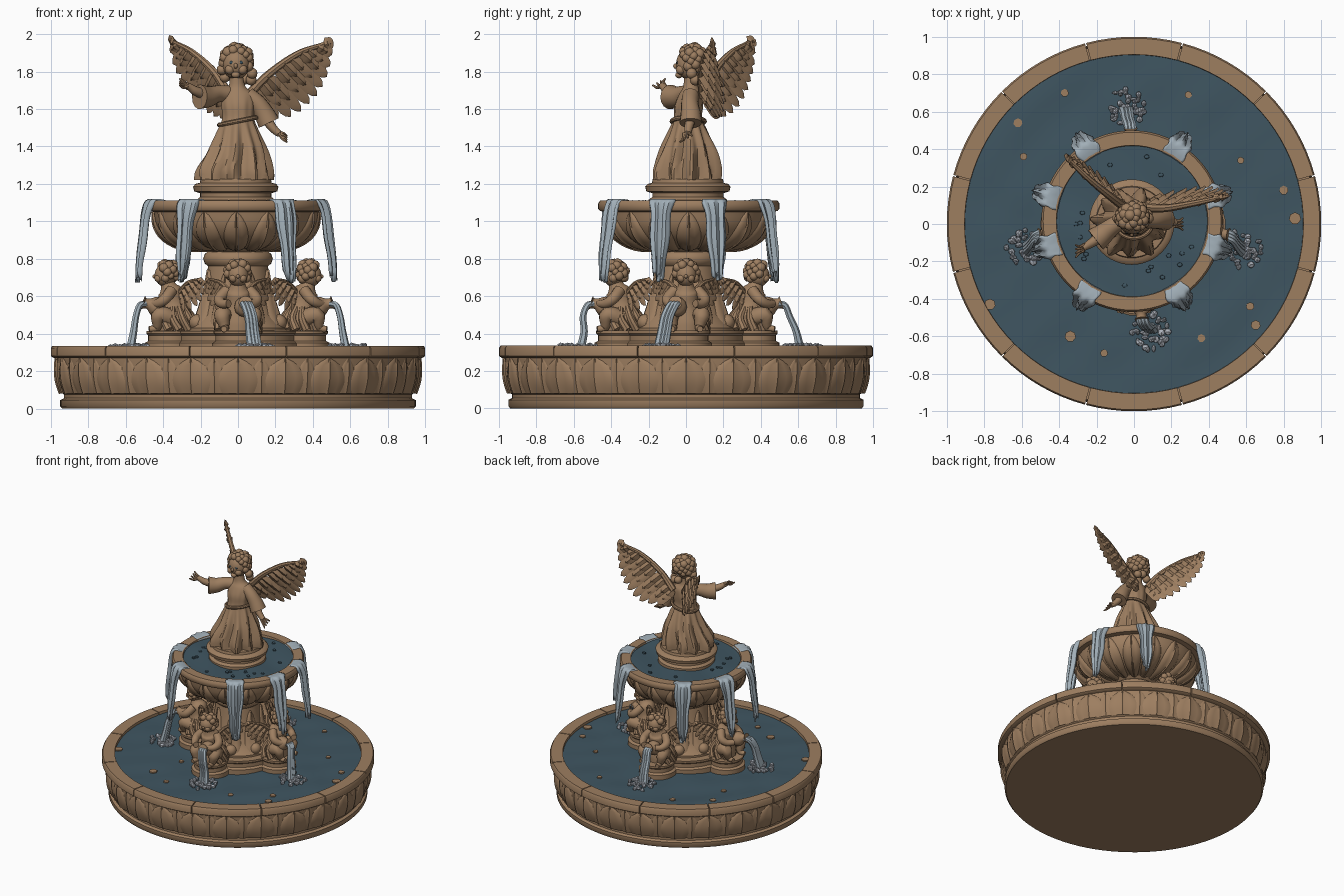
import bpy, bmesh, random
from math import sin, cos, pi, radians, sqrt
from mathutils import Vector, Matrix

random.seed(4)
if "Cube" in bpy.data.objects:
    bpy.data.objects.remove(bpy.data.objects["Cube"])


def material(name, rgb):
    m = bpy.data.materials.new(name)
    m.use_nodes = True
    m.diffuse_color = (*rgb, 1)
    node = m.node_tree.nodes["Principled BSDF"]
    node.inputs["Base Color"].default_value = (*rgb, 1)
    node.inputs["Roughness"].default_value = 0.8
    return m


STONE = material("warm_stone", (0.34, 0.21, 0.118))
WATER = material("pool_water", (0.05, 0.092, 0.12))
FALL = material("falling_water", (0.36, 0.43, 0.48))
FOAM = material("foam", (0.43, 0.46, 0.51))


def finish(name, bm, mat, matrix=None, recalc=False, angle=40):
    bmesh.ops.remove_doubles(bm, verts=bm.verts, dist=1e-5)
    if recalc:
        bmesh.ops.recalc_face_normals(bm, faces=bm.faces)
    me = bpy.data.meshes.new(name)
    bm.to_mesh(me)
    bm.free()
    me.materials.append(mat)
    ob = bpy.data.objects.new(name, me)
    bpy.context.collection.objects.link(ob)
    if matrix:
        ob.matrix_world = matrix
    for o in bpy.context.selected_objects:
        o.select_set(False)
    ob.select_set(True)
    bpy.context.view_layer.objects.active = ob
    bpy.ops.object.shade_smooth_by_angle(angle=radians(angle))
    return ob


def spline(pts, k=4):
    """Smooth curve through points of any dimension."""
    first = tuple(2 * a - b for a, b in zip(pts[0], pts[1]))
    last = tuple(2 * a - b for a, b in zip(pts[-1], pts[-2]))
    p, out = [first, *pts, last], []
    for q in zip(p, p[1:], p[2:], p[3:]):
        for t in (j / k for j in range(k)):
            out.append(tuple(b + 0.5 * t * (c - a + t * (2 * a - 5 * b + 4 * c - d + t * (3 * (b - c) + d - a)))
                             for a, b, c, d in zip(*q)))
    return out + [tuple(pts[-1])]


def skin(bm, rings, wrap=True, cap=True):
    vs = [[bm.verts.new(c) for c in ring] for ring in rings]
    n = len(vs[0])
    for lo, hi in zip(vs, vs[1:]):
        for j in range(n if wrap else n - 1):
            k = (j + 1) % n
            bm.faces.new((lo[j], lo[k], hi[k], hi[j]))
    if cap:
        bm.faces.new(vs[0][::-1])
        bm.faces.new(vs[-1])


def lathe(bm, profile, n=64, cx=0, cy=0):
    skin(bm, [[(cx + r * cos(2 * pi * j / n), cy + r * sin(2 * pi * j / n), z) for j in range(n)]
              for r, z in profile], cap=False)


def blob(bm, loc, size, sub=2):
    size = size if isinstance(size, tuple) else (size,) * 3
    bmesh.ops.create_icosphere(bm, subdivisions=sub, radius=1, matrix=Matrix.LocRotScale(Vector(loc), None, Vector(size)))


def limb(bm, pts, n=10, k=4):
    """Round tube through (x, y, z, radius) points."""
    pts = spline(pts, k)
    pos = [Vector(p[:3]) for p in pts]
    prev, q, rings = None, None, []
    for i, p in enumerate(pos):
        t = (pos[min(i + 1, len(pos) - 1)] - pos[max(i - 1, 0)]).normalized()
        q = prev.rotation_difference(t) @ q if prev else t.to_track_quat('Z', 'Y')
        prev = t
        rings.append([p + q @ Vector((cos(2 * pi * j / n), sin(2 * pi * j / n), 0)) * pts[i][3] for j in range(n)])
    skin(bm, rings)


def leaf_ring(bm, profile, count, half, bulge, cx=0, cy=0, turn=0):
    """Raised pointed leaves that lie on a turned wall."""
    path = spline(profile, 4)
    last = len(path) - 1
    for c in range(count):
        rows = []
        for i, (r, z) in enumerate(path):
            a, b = path[max(i - 1, 0)], path[min(i + 1, last)]
            nrm = Vector((b[1] - a[1], a[0] - b[0])).normalized()
            t, row = i / last, []
            w = half * sin(pi * (0.2 + 0.8 * t)) ** 0.6 if i < last else 0.01
            for u in (-1, -0.8, -0.45, -0.1, 0, 0.1, 0.45, 0.8, 1):
                h = bulge * ((1 - abs(u) ** 4) * (0.5 + 0.5 * sin(pi * t)) + (0.3 if u == 0 else 0)) - 0.004
                ang = turn + 2 * pi * c / count + u * w
                rr = r + nrm.x * h
                row.append((cx + rr * cos(ang), cy + rr * sin(ang), z + nrm.y * h))
            rows.append(row)
        skin(bm, rows, wrap=False, cap=False)


def wing(bm, lead, trail, n, width, thick):
    """Layered feathers from a leading edge to a trailing edge."""
    L, T = ([Vector(p) for p in spline(e, 8)] for e in (lead, trail))
    at = lambda e, f: e[round(f * (len(e) - 1))]
    for reach, wide, fat in ((1, 1, 1), (0.66, 1.05, 1.9), (0.38, 1.1, 2.8)):
        for i in range(n):
            f = i / (n - 1)
            base, end = at(L, f), at(T, f)
            d = (end - base) * reach
            side = (d.cross((L[-1] - L[0]).cross(d))).normalized()
            nrm = side.cross(d).normalized() * thick * fat
            nrm *= 1 + 0.3 * (i % 2)
            rings = []
            for t, s in ((0, .5), (.25, .8), (.55, 1), (.8, .9), (.93, .6), (1, .12)):
                p, w = base + d * t, side * width * wide * s
                rings.append([p + w, p + nrm, p - w, p - nrm])
            skin(bm, rings)
    limb(bm, [(*p, width * (0.75 - 0.4 * i / len(L))) for i, p in enumerate(L)], 8, 1)


def curls(bm, c, r, n, size, face):
    """Curly hair on a head, left open at the face."""
    for i in range(n):
        z = 1 - 1.6 * (i + 0.5) / n
        a, h = i * 2.39996, sqrt(1 - z * z)
        d = Vector((h * cos(a), h * sin(a), z))
        if d.dot(face) < 0.5 or z > 0.68:
            blob(bm, Vector(c) + d * r, size * random.uniform(0.8, 1.2))


# Lower basin: turned body, leaf band and rim blocks
bm = bmesh.new()
lathe(bm, [(0, 0), (.94, 0), (.95, .012), (.95, .045), (.93, .055), (.93, .075), (.945, .085), (.958, .15),
           (.965, .22), (.97, .27), (.97, .315), (.91, .315), (.91, .28)], 96)
finish("lower_basin", bm, STONE)
bm = bmesh.new()
WALL = [(.945, .08), (.956, .14), (.963, .2), (.968, .27)]
leaf_ring(bm, WALL, 24, .135, .02)
leaf_ring(bm, WALL, 24, .07, .012, turn=pi / 24)
finish("lower_basin_leaves", bm, STONE)
bm = bmesh.new()
for k in range(12):
    arc = [radians(15 + 30 * k + .2 + 29.6 * j / 8) for j in range(9)]
    section = [(.9, .27), (.985, .27), (1, .28), (1, .322), (.992, .335), (.905, .335)]
    skin(bm, [[(r * cos(a), r * sin(a), z) for r, z in section] for a in arc])
finish("lower_rim_blocks", bm, STONE, recalc=True)


def pool(name, radius, z, amp, cx=0, cy=0):
    bm = bmesh.new()
    lathe(bm, [(radius * (1 - i / 16), z) for i in range(17)], 64, cx, cy)
    for v in bm.verts:
        x, y, _ = v.co
        v.co.z += amp * (sin(13 * x + 5 * sin(4 * y)) + sin(15 * y + 4 * sin(5 * x))) / 2
    finish(name, bm, WATER)


pool("lower_water", .91, .315, .005)
bm = bmesh.new()
for x, y in ((-.37, .7), (.29, .69), (-.62, .54), (-.59, .36), (.57, .34), (.8, .18), (.86, .03), (-.77, -.43),
             (-.34, -.6), (.36, -.61), (.65, -.54), (.62, -.44), (-.16, -.69), (-.27, -.34)):
    r = random.uniform(.018, .034)
    bmesh.ops.create_cone(bm, cap_ends=True, segments=7, radius1=r, radius2=r, depth=.009,
                          matrix=Matrix.Translation((x, y, .32)))
finish("floating_petals", bm, STONE)

# Lobed plinth and carved column
bm = bmesh.new()
for x, y, r in ((0, 0, .33), (.35, 0, .13), (-.36, 0, .13), (0, .36, .13), (0, -.35, .13)):
    lathe(bm, [(r + .01, .3), (r + .01, .35), (r - .01, .36), (r - .01, .39), (r, .4), (r, .415), (0, .418)], 32, x, y)
finish("lobed_plinth", bm, STONE)
bm = bmesh.new()
lathe(bm, [(.27, .4), (.27, .43), (.25, .45), (.215, .5), (.185, .6), (.168, .7), (.16, .76), (.178, .775),
           (.186, .8), (.178, .825), (.165, .835), (.2, .86)], 48)
finish("column", bm, STONE)
bm = bmesh.new()
leaf_ring(bm, [(.25, .45), (.212, .51), (.182, .61), (.165, .74)], 8, .34, .024, turn=pi / 8)
for k in range(8):
    a = pi / 8 + k * pi / 4
    blob(bm, (.235 * cos(a), .235 * sin(a), .46), .045)
finish("column_carving", bm, STONE)

# Upper bowl with leaves, water and overflow
CX, CY = -.01, .015
BOWL = [(.17, .85), (.28, .862), (.375, .91), (.425, .975), (.44, 1.05)]
bm = bmesh.new()
lathe(bm, [(0, .85)] + spline(BOWL, 3) + [(.475, 1.055), (.485, 1.068), (.485, 1.095), (.475, 1.11), (.405, 1.11),
                                         (.4, 1.08)], 64, CX, CY)
finish("upper_bowl", bm, STONE)
bm = bmesh.new()
leaf_ring(bm, BOWL, 16, .19, .022, CX, CY, pi / 2)
finish("upper_bowl_leaves", bm, STONE)
pool("upper_water", .41, 1.097, .005, CX, CY)
bm = bmesh.new()
for k in range(18):
    a, r = random.uniform(0, 2 * pi), random.uniform(.26, .36)
    blob(bm, (CX + r * cos(a), CY + r * sin(a), 1.102), (.016, .013, .012), 1)
finish("water_ripples", bm, WATER)
bm = bmesh.new()
for deg in (17, -17, 58, -58, 122, -122, 163, -163):
    path = spline([(.4, 1.106, .055), (.45, 1.118, .062), (.495, 1.11, .066), (.52, 1.04, .06),
                   (.535, .92, .05), (.55, .8, .04), (.555, .71, .025)], 3)
    rows, phase = [], random.uniform(0, 6)
    for i, (r, z, w) in enumerate(path):
        row = []
        for j in range(11):
            u = j / 5 - 1
            drop = random.uniform(-.04, .03) if i == len(path) - 1 else 0
            rr = r + (.009 * cos(8 * u + phase) - .014 * u * u) * min(1, i / 7)
            a = radians(deg) + u * w * (1 + .1 * sin(i + phase)) / r
            row.append((CX + rr * cos(a), CY + rr * sin(a), z + drop))
        rows.append(row)
    skin(bm, rows[::-1], wrap=False, cap=False)
falls = finish("overflow_falls", bm, FALL)
falls.modifiers.new("thickness", 'SOLIDIFY').thickness = .018

# Four cherubs, built facing +x and turned outward
for side, deg, swing, reach in (("front", -90, 9, .57), ("left", 0, -13, .59), ("back", 90, 4, .61), ("right", 180, 13, .59)):
    turn, sw = Matrix.Rotation(radians(deg), 4, 'Z'), radians(swing)
    bm = bmesh.new()
    limb(bm, [(.33, 0, .42, .1), (.335, 0, .48, .095), (.35, 0, .56, .07), (.36, 0, .62, .068), (.37, 0, .65, .045),
              (.38, 0, .69, .03)], 14)
    blob(bm, (.388, 0, .712), (.058, .056, .062), 3)
    blob(bm, (.446, 0, .705), .011)
    for s in (-1, 1):
        blob(bm, (.425, .025 * s, .695), .022)
        limb(bm, [(.35, .06 * s, .48, .05), (.42, .085 * s, .5, .044), (.43, .075 * s, .45, .03),
                  (.44, .07 * s, .428, .022), (.475, .075 * s, .424, .016)])
        limb(bm, [(.355, .06 * s, .63, .032), (.39, .1 * s, .585, .03), (.43, .085 * s, .56, .026),
                  (.465, .05 * s, .56, .022)])
    finish(side + "_cherub_body", bm, STONE, turn)
    bm = bmesh.new()
    for k in range(9):
        a = radians(50 + 32 * k)
        limb(bm, [(.34 + .06 * cos(a), .065 * sin(a), .54, .016), (.335 + .095 * cos(a), .1 * sin(a), .48, .02),
                  (.33 + .1 * cos(a + .3), .11 * sin(a + .3), .42, .024)], 8, 3)
    finish(side + "_cherub_drape", bm, STONE, turn)
    bm = bmesh.new()
    curls(bm, (.38, 0, .725), .055, 34, .023, Vector((.95, 0, -.3)))
    finish(side + "_cherub_hair", bm, STONE, turn)
    bm = bmesh.new()
    for s in (-1, 1):
        wing(bm, [(.31, .04 * s, .62), (.27, .09 * s, .67), (.21, .15 * s, .69)],
             [(.18, .175 * s, .66), (.19, .165 * s, .59), (.23, .135 * s, .54), (.29, .08 * s, .52)][::-1], 6, .021, .004)
    finish(side + "_cherub_wings", bm, STONE, turn, True)
    bm = bmesh.new()
    c, s = cos(sw * .5), sin(sw * .5)
    limb(bm, [(r * c, r * s, z, w) for r, z, w in ((.4, .53, .02), (.415, .535, .05), (.45, .548, .052),
                                                  (.48, .558, .03), (.5, .562, .028), (.51, .565, .038))], 12, 3)
    finish(side + "_jug", bm, STONE, turn)
    bm = bmesh.new()
    for off in (-.018, 0, .018):
        limb(bm, [(r * cos(f * sw), r * sin(f * sw) + off, z, w) for r, z, w, f in
                  ((.495, .56, .015, .5), (.53, .55, .017, .6), (.555, .49, .018, .8), (reach - .02, .41, .02, .9),
                   (reach, .32, .024, 1))], 7)
    finish(side + "_jet", bm, FALL, turn)
    bm = bmesh.new()
    for k in range(46):
        a, r = random.uniform(0, 2 * pi), .1 * sqrt(random.random())
        blob(bm, ((reach + .01) * cos(sw) + r * cos(a), reach * sin(sw) + r * sin(a), .322 + .015 * random.random()),
             (random.uniform(.01, .022), random.uniform(.01, .022), .016), 1)
    finish(side + "_splash", bm, FOAM, turn, angle=20)

# Round pedestal for the statue
bm = bmesh.new()
lathe(bm, [(.21, 1.08), (.21, 1.115), (.19, 1.13), (.19, 1.15), (.222, 1.16), (.228, 1.185), (.215, 1.2), (.192, 1.205),
           (.188, 1.225), (0, 1.228)], 48, -.012, .01)
finish("statue_pedestal", bm, STONE)

# Winged figure: pleated gown given as height, centre, radii and fold depth
bm = bmesh.new()
gown = spline([(1.22, -.02, .005, .185, .17, .13), (1.28, -.02, .005, .18, .168, .13), (1.38, -.003, .012, .145, .14, .11),
               (1.48, 0, .012, .108, .1, .07), (1.55, 0, .01, .085, .075, .02), (1.62, 0, .015, .09, .075, .02),
               (1.68, 0, .025, .085, .062, 0), (1.72, -.005, .025, .045, .04, 0), (1.79, -.01, .025, .034, .034, 0)], 4)
rings = []
for z, x, y, rx, ry, fold in gown:
    ring = []
    for j in range(80):
        a = 2 * pi * j / 80
        g = 1 + fold * (sin(11 * a + 5 * z) + .5 * sin(6 * a - 9 * z))
        ring.append((x + rx * g * cos(a), y + ry * g * sin(a), z))
    rings.append(ring)
skin(bm, rings)
limb(bm, [(.1 * cos(a), .012 + .088 * sin(a), 1.535 + .02 * cos(a), .012) for a in (k * pi / 8 for k in range(17))], 8, 2)
finish("statue_gown", bm, STONE)

# Sleeves, arms and fingers
bm = bmesh.new()
limb(bm, [(-.05, .025, 1.68, .045), (-.11, -.01, 1.68, .046), (-.16, -.05, 1.665, .056), (-.205, -.085, 1.665, .066)], 14)
limb(bm, [(.05, .025, 1.675, .045), (.105, .02, 1.63, .046), (.14, .025, 1.575, .054), (.165, .025, 1.525, .06)], 14)
finish("statue_sleeves", bm, STONE)
bm = bmesh.new()
limb(bm, [(-.17, -.06, 1.675, .03), (-.225, -.1, 1.695, .025), (-.255, -.118, 1.715, .02), (-.275, -.13, 1.725, .018)])
limb(bm, [(.15, .025, 1.55, .03), (.18, .015, 1.505, .024), (.21, .01, 1.475, .02), (.225, .005, 1.467, .017)])
for k in range(4):
    s = (k - 1.5) * .011
    limb(bm, [(-.265, -.125 + s, 1.722, .009), (-.29, -.137 + s, 1.73 + s, .008), (-.312, -.145 + 2 * s, 1.745 + s, .005)], 6)
    limb(bm, [(.215, .005 + s, 1.47, .009), (.24, s, 1.455 + s, .008), (.262, 2 * s, 1.44 + s, .005)], 6)
finish("statue_arms", bm, STONE)

# Head, hair and eyes
bm = bmesh.new()
blob(bm, (-.01, .02, 1.84), (.073, .074, .084), 3)
blob(bm, (-.012, -.055, 1.83), (.011, .014, .015))
blob(bm, (-.012, -.038, 1.782), (.024, .02, .018))
for s in (-1, 1):
    blob(bm, (-.01 + .034 * s, -.028, 1.81), .027)
finish("statue_head", bm, STONE)
bm = bmesh.new()
curls(bm, (-.005, .032, 1.86), .07, 52, .027, Vector((0, -.93, -.36)))
for x, y, z in ((.075, .03, 1.79), (.07, .05, 1.755), (-.085, .03, 1.81), (-.07, .06, 1.77), (0, .1, 1.77), (.04, .09, 1.76)):
    blob(bm, (x, y, z), .03)
finish("statue_hair", bm, STONE)
bm = bmesh.new()
for s in (-1, 1):
    blob(bm, (-.01 + .026 * s, -.047, 1.848), (.011, .004, .008))
finish("statue_eyes", bm, WATER)

# Spread wings
bm = bmesh.new()
wing(bm, [(.05, .09, 1.67), (.17, .085, 1.79), (.32, .11, 1.895), (.46, .14, 1.945)],
     [(.14, .16, 1.56), (.28, .19, 1.56), (.38, .2, 1.63), (.45, .19, 1.72), (.49, .17, 1.83), (.51, .15, 1.955)], 11, .034, .006)
finish("statue_left_wing", bm, STONE, recalc=True)
bm = bmesh.new()
wing(bm, [(-.05, .09, 1.68), (-.13, .15, 1.8), (-.24, .24, 1.9), (-.34, .335, 1.955)],
     [(-.09, .17, 1.55), (-.16, .25, 1.58), (-.24, .31, 1.66), (-.3, .345, 1.75), (-.345, .365, 1.84), (-.37, .37, 1.97)],
     11, .034, .006)
finish("statue_right_wing", bm, STONE, recalc=True)
